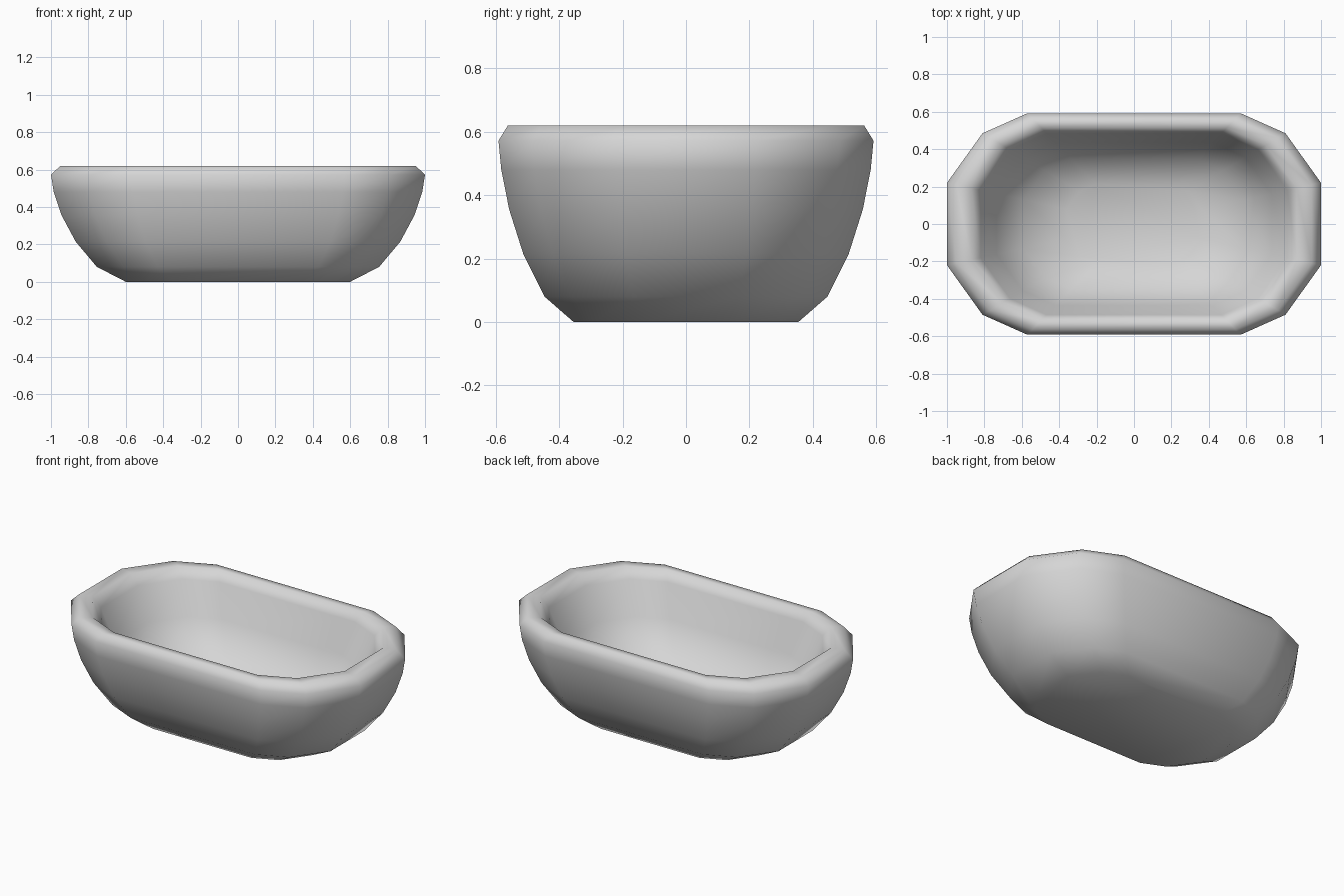
import bpy
import bmesh

cube = bpy.data.objects.get("Cube")
if cube:
    bpy.data.objects.remove(cube, do_unlink=True)

grey = bpy.data.materials.new("light grey")
grey.use_nodes = True
colour = (0.67, 0.67, 0.67, 1)
grey.diffuse_color = colour
grey.node_tree.nodes["Principled BSDF"].inputs["Base Color"].default_value = colour

# Twelve-sided outline, mirrored from one quarter
quarter = [(1.0, 0.22), (0.81, 0.485), (0.57, 0.592)]
half = quarter + [(-x, y) for x, y in reversed(quarter)]
outline = half + [(-x, -y) for x, y in half]

# Wall section as (scale, height): outside, over the rim, down the rounded bowl
section = [
    (0.60, 0.0), (0.755, 0.08), (0.868, 0.215), (0.943, 0.355),
    (0.985, 0.48), (1.0, 0.572), (0.95, 0.62),
    (0.87, 0.62), (0.82, 0.56),
    (0.735, 0.36), (0.59, 0.20), (0.36, 0.115),
]

bm = bmesh.new()
rings = [[bm.verts.new((x * s, y * s, z)) for x, y in outline] for s, z in section]
count = len(outline)
for low, high in zip(rings, rings[1:]):
    for i in range(count):
        j = (i + 1) % count
        bm.faces.new((low[i], low[j], high[j], high[i]))

# Underside and inner floor
bm.faces.new(list(reversed(rings[0])))
bm.faces.new(rings[-1])
bmesh.ops.recalc_face_normals(bm, faces=bm.faces)
for face in bm.faces:
    face.smooth = True

mesh = bpy.data.meshes.new("tub")
bm.to_mesh(mesh)
bm.free()
mesh.materials.append(grey)
tub = bpy.data.objects.new("tub", mesh)
bpy.context.collection.objects.link(tub)
